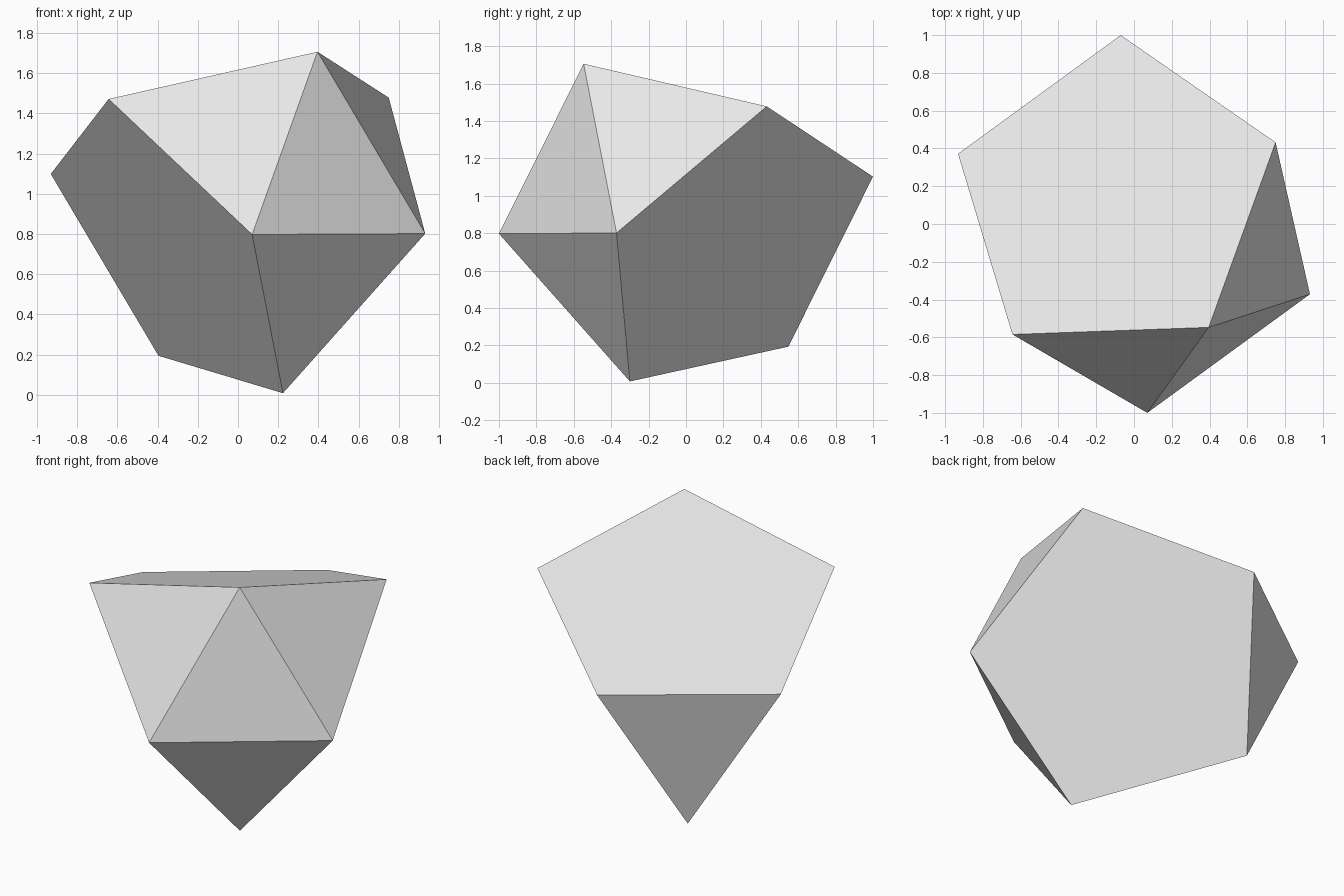
import bpy, bmesh
from math import sqrt, radians, cos, sin
from mathutils import Vector

cube = bpy.data.objects.get("Cube")
if cube:
    bpy.data.objects.remove(cube, do_unlink=True)

# Flat grey material
grey = bpy.data.materials.new("light grey")
grey.use_nodes = True
colour = (0.8, 0.8, 0.8, 1)
grey.diffuse_color = colour
grey.node_tree.nodes["Principled BSDF"].inputs["Base Color"].default_value = colour

# Threefold axis of the solid, and the direction of one corner around it
edge = 1.066
golden = (1 + sqrt(5)) / 2
centre = Vector((0, 0, 0.95))
axis = Vector((0.93, -1.277, 0.303)).normalized()
across = Vector((0.467, 0.267, -0.30))
across = (across - axis * across.dot(axis)).normalized()
side = axis.cross(across)


def add_ring(bm, radius, height, turn):
    """Three corners evenly spaced around the axis."""
    for step in range(3):
        a = radians(turn + 120 * step)
        spoke = across * cos(a) + side * sin(a)
        bm.verts.new(centre + spoke * radius + axis * height)


# Icosahedron with three corners cut away, as a hull of three rings
small = edge / sqrt(3)
cap = edge * golden ** 2 / (2 * sqrt(3))
waist = cap / golden ** 3
bm = bmesh.new()
add_ring(bm, small, cap, 0)
add_ring(bm, small * golden, waist, 60)
add_ring(bm, small, -cap, 60)
bmesh.ops.convex_hull(bm, input=bm.verts)

# Merge the coplanar triangles into pentagons
bmesh.ops.dissolve_limit(bm, angle_limit=radians(2), verts=bm.verts, edges=bm.edges)
bmesh.ops.recalc_face_normals(bm, faces=bm.faces)

mesh = bpy.data.meshes.new("faceted_solid")
bm.to_mesh(mesh)
bm.free()
mesh.materials.append(grey)
solid = bpy.data.objects.new("faceted_solid", mesh)
bpy.context.collection.objects.link(solid)
